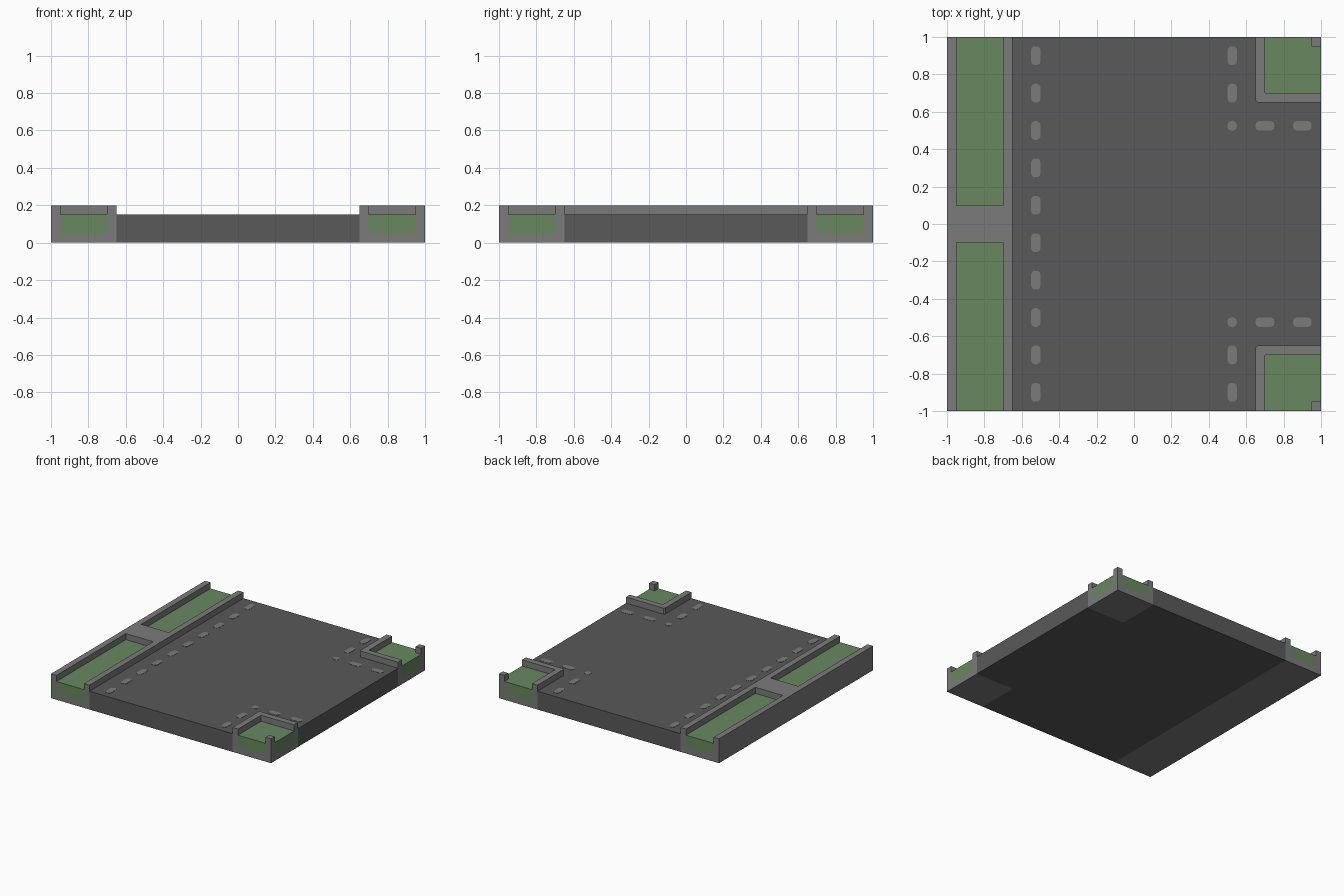
import bpy, bmesh, math

if "Cube" in bpy.data.objects:
    bpy.data.objects.remove(bpy.data.objects["Cube"])


def material(name, rgb):
    m = bpy.data.materials.new(name)
    m.diffuse_color = (*rgb, 1)
    m.use_nodes = True
    m.node_tree.nodes["Principled BSDF"].inputs["Base Color"].default_value = m.diffuse_color
    return m


ASPHALT = material("asphalt grey", (0.100, 0.100, 0.100))
CONCRETE = material("concrete grey", (0.198, 0.198, 0.198))
GRASS = material("grass green", (0.138, 0.246, 0.117))


def prism(name, outline, z0, z1, mat, sy=1):
    """Extrude a flat outline from z0 to z1; sy = -1 mirrors it in y."""
    bm = bmesh.new()
    face = bm.faces.new([bm.verts.new((x, y * sy, z0)) for x, y in outline])
    new = bmesh.ops.extrude_face_region(bm, geom=[face])["geom"]
    verts = [v for v in new if isinstance(v, bmesh.types.BMVert)]
    bmesh.ops.translate(bm, verts=verts, vec=(0, 0, z1 - z0))
    bmesh.ops.recalc_face_normals(bm, faces=bm.faces)
    me = bpy.data.meshes.new(name)
    bm.to_mesh(me)
    bm.free()
    me.materials.append(mat)
    ob = bpy.data.objects.new(name, me)
    bpy.context.collection.objects.link(ob)
    return ob


def rect(x0, x1, y0, y1):
    return [(x0, y0), (x1, y0), (x1, y1), (x0, y1)]


def cut(ob, outline, sy):
    """Sink a planting bed into a kerb block."""
    cutter = prism("bed_cutter", outline, 0.05, 0.4, CONCRETE, sy)
    cutter.hide_render = True
    mod = ob.modifiers.new("bed", 'BOOLEAN')
    mod.operation = 'DIFFERENCE'
    mod.solver = 'EXACT'
    mod.object = cutter
    bpy.context.view_layer.objects.active = ob
    bpy.ops.object.modifier_apply(modifier=mod.name)
    bpy.data.objects.remove(cutter)


def corner_bed(edge):
    """Bed outline leaving a small post in the outer corner."""
    return [(0.7, 0.7), (edge, 0.7), (edge, 0.95), (0.95, 0.95), (0.95, edge), (0.7, edge)]


def dash(name, cx, cy, w, h, r=0.02):
    """Thin painted road mark with rounded corners."""
    pts = []
    for i, (qx, qy) in enumerate([(1, 1), (-1, 1), (-1, -1), (1, -1)]):
        for k in range(4):
            a = math.radians(90 * i + 30 * k)
            pts.append((cx + qx * (w / 2 - r) + r * math.cos(a),
                        cy + qy * (h / 2 - r) + r * math.sin(a)))
    prism(name, pts, 0.15, 0.152, CONCRETE)


# T-junction road slab, following the chamfered kerb corners
c = 0.01
road = [(-0.65, -1), (0.65, -1), (0.65, -0.65 - c), (0.65 + c, -0.65), (1, -0.65),
        (1, 0.65), (0.65 + c, 0.65), (0.65, 0.65 + c), (0.65, 1), (-0.65, 1)]
prism("road", road, 0, 0.15, ASPHALT)

# Left pavement with two beds
pavement = prism("left_pavement", rect(-1, -0.65, -1, 1), 0, 0.2, CONCRETE)
for s in (1, -1):
    cut(pavement, rect(-0.95, -0.7, 0.1, 1.1), s)
    prism("left_grass", rect(-0.95, -0.7, 0.1, 1), 0.05, 0.15, GRASS, s)

# Right corner kerbs with grass
for s in (1, -1):
    kerb = prism("corner_kerb", [(0.65 + c, 0.65), (1, 0.65), (1, 1), (0.65, 1), (0.65, 0.65 + c)],
                 0, 0.2, CONCRETE, s)
    cut(kerb, corner_bed(1.1), s)
    prism("corner_grass", corner_bed(1), 0.05, 0.15, GRASS, s)

# Dashed road markings
for s in (1, -1):
    for y in (0.1, 0.3, 0.5, 0.7, 0.9):
        dash("left_dash", -0.525, s * y, 0.05, 0.1)
    for d in (0.7, 0.9):
        dash("right_dash", 0.525, s * d, 0.05, 0.1)
        dash("side_road_dash", d, s * 0.525, 0.1, 0.05)
    dash("corner_dash", 0.525, s * 0.525, 0.05, 0.05)
